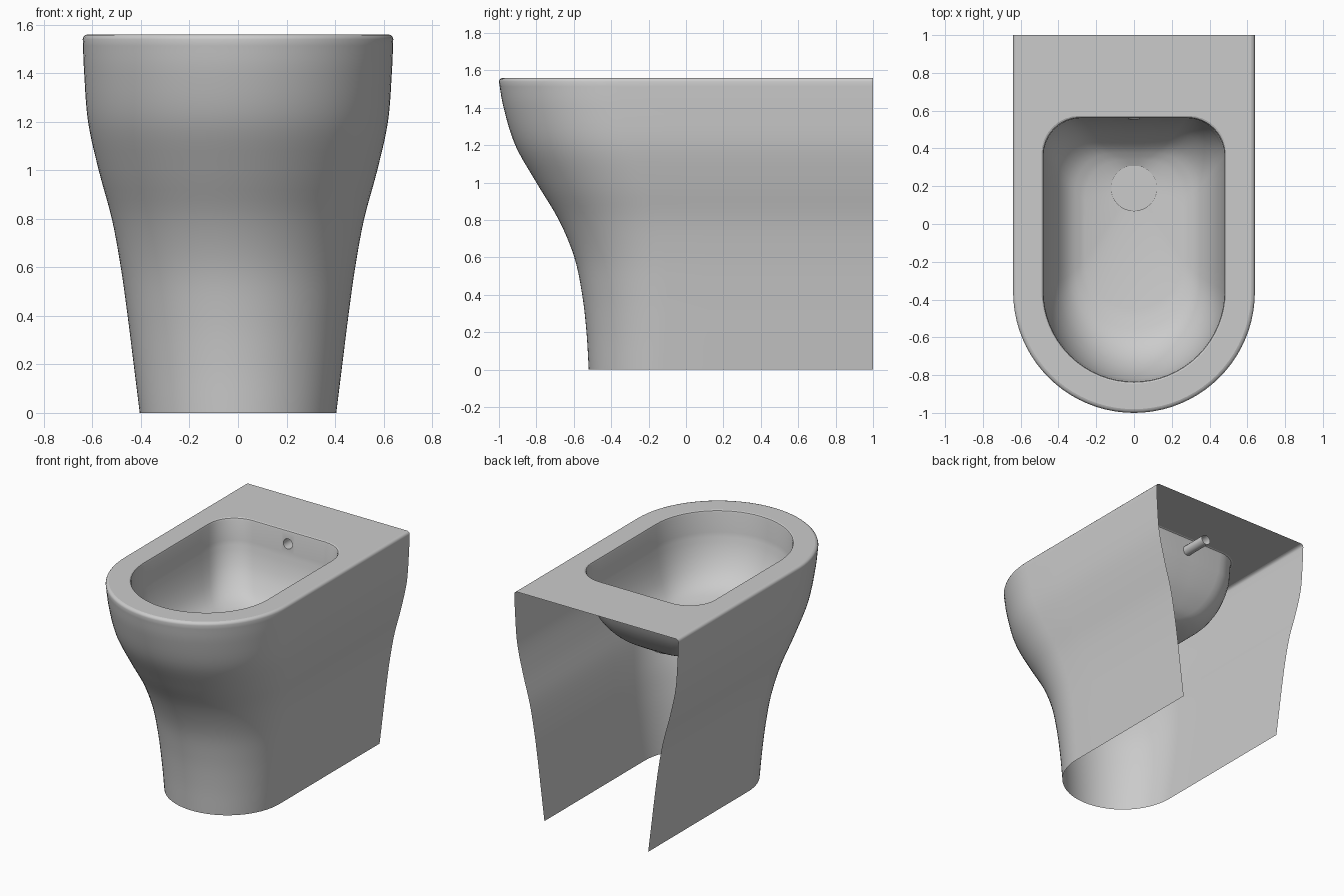
import bpy, bmesh, math
from mathutils import Vector

if "Cube" in bpy.data.objects:
    bpy.data.objects.remove(bpy.data.objects["Cube"])

TOP, BACK = 1.56, 1.0

ceramic = bpy.data.materials.new("grey_ceramic")
ceramic.use_nodes = True
colour = (0.6, 0.6, 0.6, 1)
ceramic.diffuse_color = colour
ceramic.node_tree.nodes["Principled BSDF"].inputs["Base Color"].default_value = colour


def finish(bm, name, smooth=True):
    mesh = bpy.data.meshes.new(name)
    bm.to_mesh(mesh)
    bm.free()
    mesh.materials.append(ceramic)
    ob = bpy.data.objects.new(name, mesh)
    bpy.context.collection.objects.link(ob)
    if smooth:
        bpy.ops.object.select_all(action="DESELECT")
        ob.select_set(True)
        bpy.context.view_layer.objects.active = ob
        bpy.ops.object.shade_smooth_by_angle(angle=math.radians(40))
    return ob


def mirrored(half):
    """Half outline from back to front centre -> full outline."""
    return half + [(-x, y) for x, y in reversed(half[:-1])]


def front_arc(w, front, steps):
    """Quarter circle from the side to the front centre."""
    return [(w * math.cos(a), front + w - w * math.sin(a))
            for a in (math.pi / 2 * i / steps for i in range(steps + 1))]


def straight(x, y0, y1, steps):
    return [(x, y0 + (y1 - y0) * i / steps) for i in range(steps)]


def body_outline(w, front):
    return mirrored(straight(w, BACK, front + w, 5) + front_arc(w, front, 20))


def bowl_outline(w, front, back, r=0.2):
    corner = [(w - r + r * math.sin(a), back - r + r * math.cos(a))
              for a in (math.pi / 2 * i / 8 for i in range(8))]
    return mirrored([(0.05 * w / 0.48, back)] + corner +
                    straight(w, back - r, front + w, 8) + front_arc(w, front, 16))


def ring(bm, outline, z):
    return [bm.verts.new((x, y, z)) for x, y in outline]


def skin(bm, a, b, closed):
    n = len(a)
    return [bm.faces.new((a[i], a[(i + 1) % n], b[(i + 1) % n], b[i]))
            for i in range(n if closed else n - 1)]


def loop_edges(bm, verts):
    return [bm.edges.get((v, verts[i - 1])) or bm.edges.new((v, verts[i - 1]))
            for i, v in enumerate(verts)]


def smooth_rows(rows, steps):
    """Catmull-Rom curve through the rows."""
    pts = [Vector(r) for r in rows]
    pts = [2 * pts[0] - pts[1]] + pts + [2 * pts[-1] - pts[-2]]
    out = []
    for a, b, c, d in zip(pts, pts[1:], pts[2:], pts[3:]):
        for i in range(steps):
            t = i / steps
            out.append(0.5 * (2 * b + (c - a) * t + (2 * a - 5 * b + 4 * c - d) * t * t
                              + (3 * b - a - 3 * c + d) * t ** 3))
    return out + [pts[-2]]


# Outer body: open at the back and underneath (half width, front y, height)
profile = smooth_rows([(0.405, -0.52, 0), (0.43, -0.532, 0.2), (0.455, -0.555, 0.4),
                       (0.483, -0.597, 0.6), (0.52, -0.68, 0.8), (0.574, -0.80, 1.0),
                       (0.618, -0.913, 1.2), (0.634, -0.975, 1.4), (0.64, -1.0, 1.54)], 5)
levels = [tuple(p) for p in profile]
levels += [(0.64 - d, d - 1, TOP - h) for d, h in ((0.003, 0.01), (0.01, 0.003), (0.02, 0))]
bm = bmesh.new()
rings = [ring(bm, body_outline(w, f), z) for w, f, z in levels]
for a, b in zip(rings, rings[1:]):
    skin(bm, b, a, False)
finish(bm, "outer_body")

# Flat rim deck around the basin opening
opening = (0.49, -0.845, 0.572)
bm = bmesh.new()
outer = ring(bm, body_outline(0.62, -0.98), TOP)
inner = ring(bm, bowl_outline(*opening), TOP)
bmesh.ops.triangle_fill(bm, use_beauty=True,
                        edges=loop_edges(bm, outer) + loop_edges(bm, inner),
                        normal=(0, 0, 1))
for f in bm.faces:
    f.normal_update()
    if f.normal.z < 0:
        f.normal_flip()
finish(bm, "rim_deck", smooth=False)

# Basin: rounded lip, steep wall, curved floor (half width, front, back, depth)
bm = bmesh.new()
lip = [(*opening, 0), (0.483, -0.838, 0.565, 0.004), (0.479, -0.834, 0.561, 0.015)]
wall = [(0.474, -0.828, 0.552, 0.15), (0.457, -0.80, 0.53, 0.24), (0.43, -0.755, 0.495, 0.33),
        (0.39, -0.69, 0.445, 0.41), (0.335, -0.60, 0.395, 0.468), (0.26, -0.45, 0.34, 0.505)]
rows = lip + [tuple(p) for p in smooth_rows([Vector(p) for p in wall], 3)]
rings = [ring(bm, bowl_outline(w, f, b), TOP - d) for w, f, b, d in rows]
wall_faces = [skin(bm, a, b, True) for a, b in zip(rings, rings[1:])]

# Drain: round slightly sunk plate in the floor
centre = Vector((0, 0.19))
rim = [centre + 0.12 * (v.co.xy - centre).normalized() for v in rings[-1]]
drain_rim = ring(bm, rim, 1.04)
drain_floor = ring(bm, rim, 1.032)
skin(bm, rings[-1], drain_rim, True)
skin(bm, drain_rim, drain_floor, True)
bm.faces.new(drain_floor)

# Overflow: hole in the middle of the back wall with a pipe behind it
panel = wall_faces[len(lip) - 1][-1]
corners = list(panel.verts)
hi, lo = rings[len(lip) - 1][0].co, rings[len(lip)][0].co
bmesh.ops.delete(bm, geom=[panel], context="FACES_ONLY")
hole, pipe_end = [], []
for i in range(20):
    a = math.tau * i / 20
    x, z = 0.035 * math.cos(a), 1.47 + 0.035 * math.sin(a)
    y = lo.y + (hi.y - lo.y) * (z - lo.z) / (hi.z - lo.z)
    hole.append(bm.verts.new((x, y, z)))
    pipe_end.append(bm.verts.new((x, 0.75, z)))
bmesh.ops.triangle_fill(bm, use_beauty=True, normal=(0, -1, 0),
                        edges=loop_edges(bm, corners) + loop_edges(bm, hole))
skin(bm, hole, pipe_end, True)
bmesh.ops.recalc_face_normals(bm, faces=bm.faces)
drain = min(bm.faces, key=lambda f: f.calc_center_median().z)
if drain.normal.z < 0:
    bmesh.ops.reverse_faces(bm, faces=bm.faces)
finish(bm, "basin")
